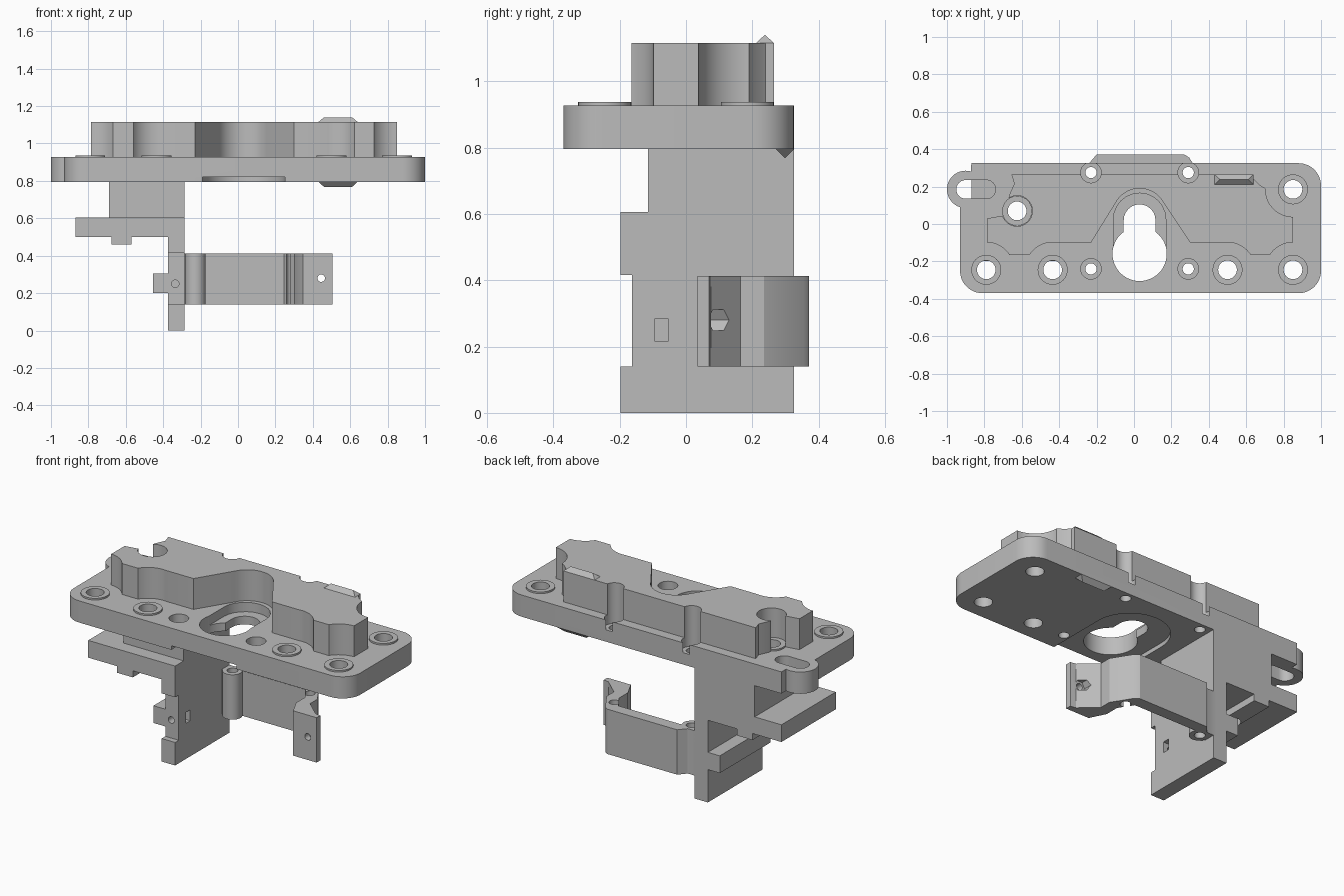
import bpy, bmesh
from math import cos, sin, radians

cube = bpy.data.objects.get("Cube")
if cube:
    bpy.data.objects.remove(cube, do_unlink=True)

grey = bpy.data.materials.new("neutral_grey")
grey.use_nodes = True
grey.diffuse_color = (0.5, 0.5, 0.5, 1)
grey.node_tree.nodes["Principled BSDF"].inputs["Base Color"].default_value = (0.5, 0.5, 0.5, 1)


def arc(x, y, r, a, b, n=12):
    return [(x + r * cos(radians(a + (b - a) * i / n)),
             y + r * sin(radians(a + (b - a) * i / n))) for i in range(n + 1)]


def circle(x, y, r, n=32):
    return arc(x, y, r, 0, 360, n)[:-1]


def prism(name, outline, low, high, axis="z"):
    """Extrude an outline along an axis (z: xy outline, y: xz outline)."""
    bm = bmesh.new()
    place = (lambda u, v: (u, v, low)) if axis == "z" else (lambda u, v: (u, low, v))
    face = bm.faces.new([bm.verts.new(place(u, v)) for u, v in outline])
    moved = bmesh.ops.extrude_face_region(bm, geom=[face])["geom"]
    shift = (0, 0, high - low) if axis == "z" else (0, high - low, 0)
    bmesh.ops.translate(bm, vec=shift, verts=[g for g in moved if isinstance(g, bmesh.types.BMVert)])
    bmesh.ops.recalc_face_normals(bm, faces=bm.faces)
    mesh = bpy.data.meshes.new(name)
    bm.to_mesh(mesh)
    bm.free()
    mesh.materials.append(grey)
    obj = bpy.data.objects.new(name, mesh)
    bpy.context.collection.objects.link(obj)
    return obj


def box(name, x0, x1, y0, y1, z0, z1):
    return prism(name, [(x0, y0), (x1, y0), (x1, y1), (x0, y1)], z0, z1)


def boolean(obj, tools, operation="DIFFERENCE"):
    """Apply each tool to the object, then discard the tool."""
    bpy.ops.object.select_all(action="DESELECT")
    bpy.context.view_layer.objects.active = obj
    obj.select_set(True)
    for tool in tools:
        tool.hide_render = True
        mod = obj.modifiers.new("cut", "BOOLEAN")
        mod.operation, mod.solver, mod.object = operation, "EXACT", tool
        bpy.ops.object.modifier_apply(modifier=mod.name)
        bpy.data.objects.remove(tool, do_unlink=True)


def smooth(obj):
    bpy.ops.object.select_all(action="DESELECT")
    bpy.context.view_layer.objects.active = obj
    obj.select_set(True)
    bpy.ops.object.shade_smooth_by_angle(angle=radians(30))


BOTTOM, TOP, BLOCK_TOP = 0.795, 0.927, 1.115
bosses = [(-0.79, -0.245), (-0.435, -0.245), (0.5, -0.245), (0.85, -0.245), (0.85, 0.185)]
inner_boss = (-0.625, 0.07)
screws = [(x, y) for x in (-0.23, 0.29) for y in (-0.24, 0.275)]
KEY_X, KEY_Y = 0.03, -0.16

# Base plate with rounded corners and a slotted ear
outline = (arc(-0.81, -0.25, 0.12, 180, 270) + arc(0.88, -0.25, 0.12, 270, 360)
           + arc(0.88, 0.205, 0.12, 0, 90) + [(-0.87, 0.325)]
           + arc(-0.9, 0.185, 0.1, 73, 252, 20))
plate = prism("base_plate", outline, BOTTOM, TOP)
cuts = [prism("hole", circle(x, y, 0.05), 0.7, 1) for x, y in bosses + [inner_boss]]
for x, y in screws:
    cuts.append(prism("screw_hole", circle(x, y, 0.03), 0.7, 1))
    cuts.append(prism("counterbore", circle(x, y, 0.055), 0.867, 1))
cuts += [
    prism("ear_slot", arc(-0.9, 0.185, 0.05, 90, 270) + arc(-0.79, 0.185, 0.05, -90, 90), 0.7, 1),
    prism("keyhole_circle", circle(KEY_X, KEY_Y, 0.145, 48), 0.7, 1),
    prism("keyhole_neck", arc(KEY_X, 0.02, 0.085, 0, 180) + [(-0.055, -0.16), (0.115, -0.16)], 0.7, 1),
    prism("keyhole_recess", arc(KEY_X, 0.025, 0.14, 0, 180) + arc(KEY_X, KEY_Y, 0.14, 180, 360), 0.87, 1),
    prism("under_recess", arc(KEY_X, 0.0, 0.22, 0, 180, 24) + [(-0.19, -0.5), (0.25, -0.5)], 0.7, 0.82),
]
boolean(plate, cuts)
smooth(plate)

# Thin raised rings around the mounting holes
for x, y in bosses + [inner_boss]:
    ring = prism("hole_ring", circle(x, y, 0.08), TOP - 0.01, 0.937)
    boolean(ring, [prism("hole", circle(x, y, 0.05), 0.7, 1)])
    smooth(ring)

# Raised block scalloped around the holes
outline = ([(-0.785, -0.165), (-0.5, -0.165), (-0.44, -0.1), (-0.23, -0.1)]
           + arc(KEY_X, 0.045, 0.145, 152, 28, 20)
           + [(0.3, -0.1), (0.5, -0.1), (0.56, -0.165), (0.85, -0.165), (0.85, 0.1),
              (0.67, 0.21), (0.64, 0.24), (0.64, 0.265), (-0.655, 0.265), (-0.64, 0.215),
              (-0.665, 0.16), (-0.68, 0.1), (-0.7, 0.045), (-0.785, 0.03)])
block = prism("raised_block", outline, TOP, BLOCK_TOP)
cuts = [prism("scallop", circle(x, y, 0.147, 48), 0.9, 1.2) for x, y in bosses]
cuts += [prism("screw_notch", circle(x, y, 0.055), 0.9, 1.2) for x, y in screws if y > 0]
cuts.append(prism("boss_pocket", circle(*inner_boss, 0.082), 0.9, 1.2))
boolean(block, cuts)
smooth(block)


# Small tapered ridges that snap in above and below
def ridge(name, y, z, rise):
    obj = box(name, 0.43, 0.64, y - 0.027, y + 0.027, z, z + rise)
    for v in obj.data.vertices:
        if abs(v.co.z - z) > 0.01:
            v.co.y = y
            v.co.x += 0.03 if v.co.x < 0.5 else -0.03
    bm = bmesh.new()
    bm.from_mesh(obj.data)
    bmesh.ops.remove_doubles(bm, verts=bm.verts, dist=0.001)
    bmesh.ops.recalc_face_normals(bm, faces=bm.faces)
    bm.to_mesh(obj.data)
    bm.free()


ridge("top_ridge", 0.238, BLOCK_TOP, 0.025)
ridge("bottom_ridge", 0.298, BOTTOM, -0.027)

# Hanging bracket: one profile for the column, arm, tab and peg
profile = [(-0.285, 0), (-0.285, BOTTOM), (-0.69, BOTTOM), (-0.69, 0.605), (-0.87, 0.605),
           (-0.87, 0.5), (-0.675, 0.5), (-0.675, 0.46), (-0.57, 0.46), (-0.57, 0.5),
           (-0.375, 0.5), (-0.375, 0.305), (-0.455, 0.305), (-0.455, 0.2),
           (-0.375, 0.2), (-0.375, 0)]
bracket = prism("hanging_bracket", profile, -0.198, 0.325, "y")
boolean(bracket, [
    box("upper_setback", -1, 0, -0.4, -0.115, 0.605, 0.9),
    box("middle_setback", -1, 0, -0.4, -0.163, 0.14, 0.415),
    prism("through_hole", circle(*inner_boss, 0.05), 0.3, 0.9),
    box("nut_slot", -0.36, -0.2, -0.095, -0.053, 0.217, 0.283),
    prism("screw_bore", circle(-0.335, 0.25, 0.02, 24), -0.3, 0.05, "y"),
])
smooth(bracket)

# Clamp strap with a flanged end
outline = [(-0.3, 0.325), (-0.24, 0.325), (-0.2, 0.371), (0.27, 0.371), (0.295, 0.355),
           (0.37, 0.235), (0.37, 0.165), (0.47, 0.075), (0.505, 0.07), (0.505, 0.035),
           (0.347, 0.035), (0.3, 0.13), (0.3, 0.215), (0.245, 0.3), (-0.19, 0.3),
           (-0.24, 0.27), (-0.3, 0.25)]
strap = prism("clamp_strap", outline, 0.14, 0.413)
boolean(strap, [prism("strap_bulge", circle(-0.228, 0.272, 0.055), 0.14, 0.413)], "UNION")
cuts = [prism("bore", circle(x, y, 0.03), 0, 0.6) for x, y in screws if y > 0]
cuts += [prism("clamp_hole", circle(0.445, 0.28, 0.02, 24), 0, 0.3, "y"),
         prism("hex_trap", circle(0.445, 0.28, 0.036, 6), 0.075, 0.3, "y")]
boolean(strap, cuts)
smooth(strap)
